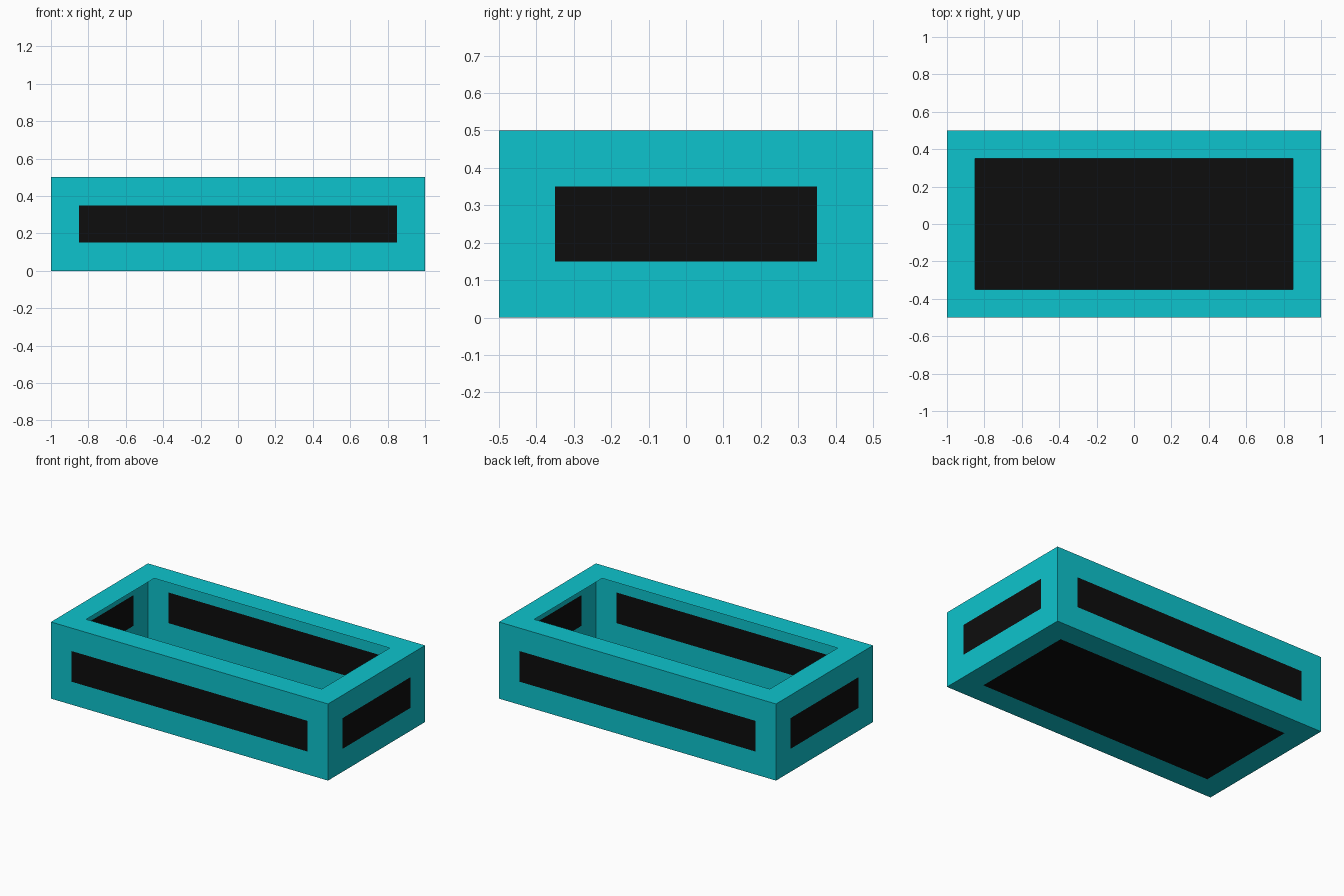
import bpy
import bmesh

SIZE = (2.0, 1.0, 0.5)
BORDER = 0.15

cube = bpy.data.objects.get("Cube")
if cube:
    bpy.data.objects.remove(cube, do_unlink=True)


def make_material(name, color):
    mat = bpy.data.materials.new(name)
    mat.use_nodes = True
    mat.diffuse_color = color
    mat.node_tree.nodes["Principled BSDF"].inputs["Base Color"].default_value = color
    return mat


# Thin-walled box standing on the ground
bm = bmesh.new()
bmesh.ops.create_cube(bm, size=1.0)
bmesh.ops.scale(bm, vec=SIZE, verts=bm.verts)
bmesh.ops.translate(bm, vec=(0, 0, SIZE[2] / 2), verts=bm.verts)

# Flush black panel in the middle of every face
panels = list(bm.faces)
bmesh.ops.inset_individual(bm, faces=panels, thickness=BORDER, use_even_offset=True)
for panel in panels:
    panel.material_index = 1

# Open the top panel, leaving only its rim
bm.normal_update()
top = [f for f in panels if f.normal.z > 0.9]
bmesh.ops.delete(bm, geom=top, context='FACES')

mesh = bpy.data.meshes.new("open_box")
bm.to_mesh(mesh)
bm.free()
mesh.materials.append(make_material("turquoise", (0.004, 0.55, 0.61, 1)))
mesh.materials.append(make_material("black", (0.004, 0.004, 0.004, 1)))
bpy.context.collection.objects.link(bpy.data.objects.new("open_box", mesh))
